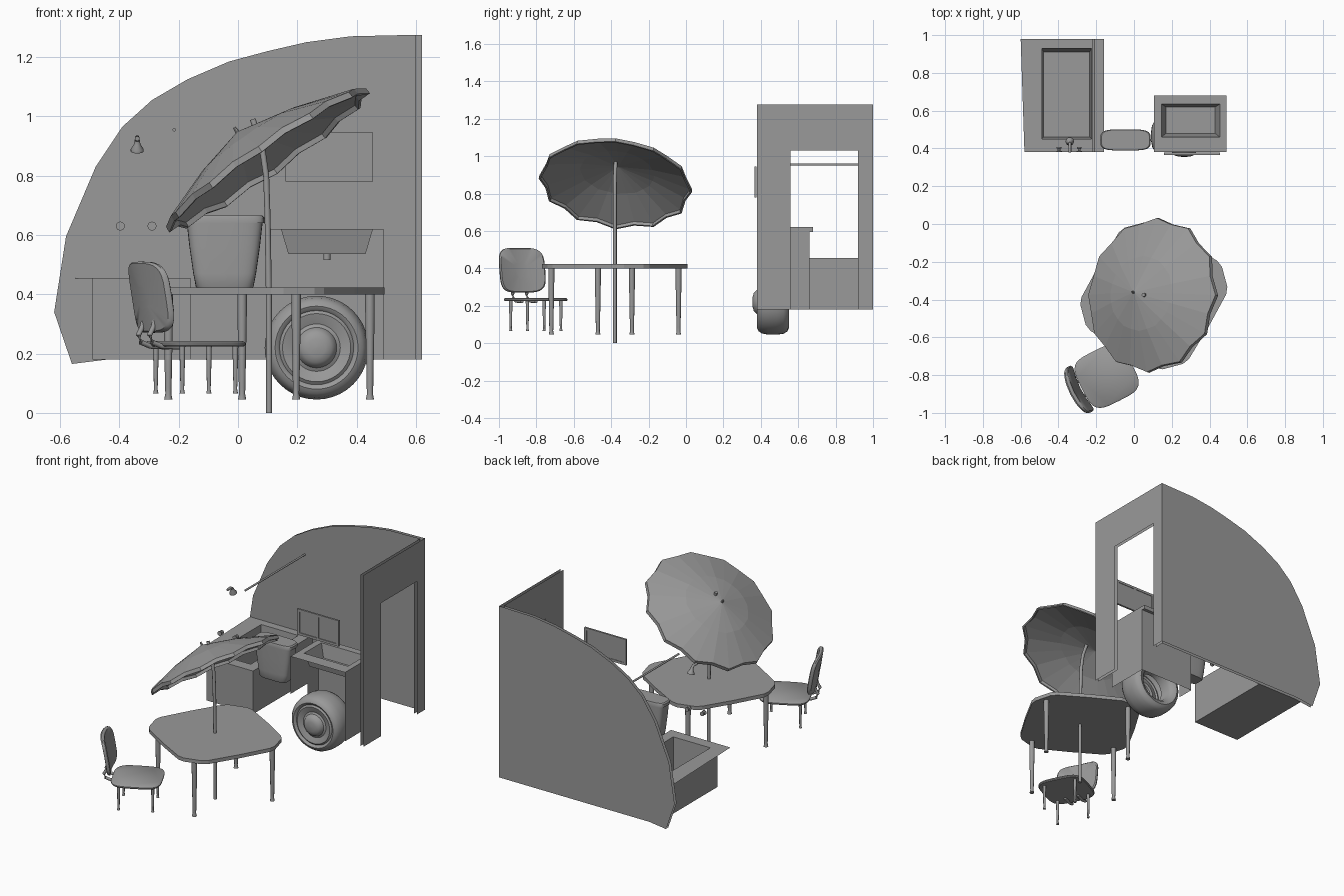
import bpy, bmesh, math
from mathutils import Vector, Matrix

old = bpy.data.objects.get("Cube")
if old:
    bpy.data.objects.remove(old)

grey = bpy.data.materials.new("plain_grey")
grey.use_nodes = True
grey.diffuse_color = (0.32, 0.32, 0.32, 1)
grey.node_tree.nodes["Principled BSDF"].inputs["Base Color"].default_value = (0.32, 0.32, 0.32, 1)


def add(name, verts, faces, smooth=False, fix=True):
    mesh = bpy.data.meshes.new(name)
    mesh.from_pydata([tuple(v) for v in verts], [], faces)
    if fix:
        bm = bmesh.new()
        bm.from_mesh(mesh)
        bmesh.ops.recalc_face_normals(bm, faces=bm.faces)
        bm.to_mesh(mesh)
        bm.free()
    obj = bpy.data.objects.new(name, mesh)
    bpy.context.collection.objects.link(obj)
    mesh.materials.append(grey)
    if smooth:
        bpy.ops.object.select_all(action='DESELECT')
        obj.select_set(True)
        bpy.context.view_layer.objects.active = obj
        bpy.ops.object.shade_smooth_by_angle(angle=math.radians(40))
    return obj


def loft(name, rings, start=True, end=True, smooth=False):
    """Skin a list of rings that have equal point counts."""
    n = len(rings[0])
    verts = [p for ring in rings for p in ring]
    faces = [(k*n + i, k*n + (i+1) % n, (k+1)*n + (i+1) % n, (k+1)*n + i)
             for k in range(len(rings) - 1) for i in range(n)]
    if start:
        faces.append(tuple(range(n)))
    if end:
        faces.append(tuple(range(len(verts) - n, len(verts))))
    return add(name, verts, faces, smooth)


def rect(x0, x1, y0, y1, z):
    return [(x0, y0, z), (x1, y0, z), (x1, y1, z), (x0, y1, z)]


def box(name, x0, x1, y0, y1, z0, z1):
    return loft(name, [rect(x0, x1, y0, y1, z0), rect(x0, x1, y0, y1, z1)])


def lathe(name, base, axis, profile, n=16, start=True, end=True):
    """Turn (radius, distance) pairs about an axis."""
    base, axis = Vector(base), Vector(axis).normalized()
    q = axis.to_track_quat('Z', 'Y')
    rings = [[base + q @ Vector((r*math.cos(i*math.tau/n), r*math.sin(i*math.tau/n), d))
              for i in range(n)] for r, d in profile]
    return loft(name, rings, start, end, True)


def tube(name, pts, r, n=10):
    pts = [Vector(p) for p in pts]
    rings = []
    for k, p in enumerate(pts):
        q = (pts[min(k+1, len(pts)-1)] - pts[max(k-1, 0)]).to_track_quat('Z', 'Y')
        rings.append([p + q @ Vector((r*math.cos(i*math.tau/n), r*math.sin(i*math.tau/n), 0))
                      for i in range(n)])
    return loft(name, rings, smooth=True)


def sheet(name, pts):
    return add(name, pts, [tuple(range(len(pts)))], fix=False)


def superellipse(cx, cy, a, b, z, power, n=32):
    pts = []
    for i in range(n):
        c, s = math.cos(i*math.tau/n), math.sin(i*math.tau/n)
        pts.append(Vector((cx + a*math.copysign(abs(c)**(2/power), c),
                           cy + b*math.copysign(abs(s)**(2/power), s), z)))
    return pts


# Curved back wall, a pair of thin skins
outline = [(.62, 1.275), (.38, 1.27), (.23, 1.25), (.1, 1.22), (-.03, 1.185), (-.17, 1.125),
           (-.29, 1.055), (-.39, .965), (-.48, .83), (-.58, .595), (-.62, .34), (-.56, .165),
           (-.44, .18), (.62, .18)]
sheet("back_wall_outer", [(x, 1.0, z) for x, z in outline])
sheet("back_wall_inner", [(min(x, .6), .98, z) for x, z in reversed(outline)])

# End wall with a doorway, also a pair of skins
for name, x, back in (("end_wall_outer", .62, 1.0), ("end_wall_inner", .6, .98)):
    pts = [(x, y, z) for y, z in ((.38, .18), (.56, .18), (.56, 1.03), (.92, 1.03), (.92, .18),
                                  (back, .18), (back, 1.275), (.38, 1.275))]
    sheet(name, pts if x > .61 else pts[::-1])

# Bathtub: box, overhanging deck and basin
deck = [(-.58, .38, .455), (-.16, .38, .455), (-.16, .98, .455), (-.6, .98, .455)]
loft("bathtub", [rect(-.49, -.16, .38, .98, .18), rect(-.49, -.16, .38, .98, .453), deck,
                 rect(-.487, -.225, .45, .93, .455), rect(-.48, -.235, .46, .91, .21)])
lathe("tub_drain", (-.35, .515, .21), (0, 0, 1), [(.016, 0), (.016, .006), (.01, .006), (.01, .002)])
tube("shower_rod", [(-.215, .38, .955), (-.215, .98, .955)], .006)
for side, x in (("left", -.29), ("right", -.397)):
    lathe("tap_" + side, (x, .38, .63), (0, 1, 0),
          [(.015, 0), (.015, .005), (.007, .008), (.007, .018), (.013, .02), (.013, .028)])
tube("shower_arm", [(-.34, .38, .925), (-.34, .41, .928), (-.34, .43, .915)], .008)
lathe("shower_head", (-.34, .425, .92), (0, .35, -1), [(.009, 0), (.011, .015), (.022, .032), (.022, .04)])

# Toilet tank and lid
tank = [(.42, .85), (.425, .9), (.47, .95), (.56, 1.0), (.64, 1.02)]
loft("toilet_tank", [superellipse(-.045, .445, .125*s*(.86 + (z-.42)*.65), .052*s, z, 4) for z, s in tank],
     smooth=True)
loft("toilet_lid", [superellipse(-.045, .445, .134*s, .056*s, z, 4)
                    for z, s in ((.64, 1), (.658, 1), (.665, .95))], smooth=True)

# Sink counter with tapered basin, on an open-fronted cabinet
loft("sink_counter", [rect(.105, .49, .38, .68, .62), rect(.145, .455, .46, .635, .62),
                      rect(.17, .43, .48, .62, .535)], start=False)
lathe("sink_drain", (.3, .53, .515), (0, 0, 1), [(.012, 0), (.012, .024)])
box("counter_lip", .105, .49, .66, .68, .595, .62)
sheet("cabinet_back", [(.105, .66, .18), (.105, .66, .62), (.49, .66, .62), (.49, .66, .18)])
sheet("cabinet_left", [(.49, .38, .18), (.49, .66, .18), (.49, .66, .62), (.49, .38, .62)])
sheet("cabinet_right", [(.105, .38, .38), (.105, .38, .62), (.105, .66, .62), (.105, .66, .18), (.105, .55, .18),
                        (.105, .55, .38)])

# Window frame with two panes
for i, x in enumerate((.16, .302, .437)):
    box("window_post_%d" % i, x, x + (.01 if i == 1 else .018), .366, .378, .78, .945)
for i, z in enumerate((.78, .93)):
    box("window_rail_%d" % i, .16, .455, .366, .378, z, z + .015)
box("window_panes", .165, .45, .371, .375, .785, .94)

# Wheel
lathe("wheel", (.265, .355, .22), (0, 1, 0),
      [(.004, 0), (.03, .002), (.05, .008), (.062, .02), (.068, .034), (.08, .04), (.095, .034),
       (.115, .028), (.125, .036), (.13, .03), (.14, .025), (.155, .032), (.168, .05), (.175, .085),
       (.175, .13), (.17, .165), (.158, .187), (.14, .195), (.115, .185), (.1, .16), (.095, .1)],
      n=40, end=False)

# Table: four clipped corners, bowed sides
TC = Vector((.105, -.38, 0))
table = []
for k in range(4):
    for a, r in ((-14, .383), (-8, .392), (8, .392), (14, .383), (45, .333)):
        t = math.radians(15 + 90*k + a)
        table.append(TC + Vector((r*math.cos(t), r*math.sin(t), 0)))
loft("table_top", [[p + Vector((0, 0, z)) for p in table] for z in (.4, .423)])
for k in range(4):
    t = math.radians(15 + 90*k)
    lathe("table_leg_%d" % k, TC + Vector((.352*math.cos(t), .352*math.sin(t), .045)), (0, 0, 1),
          [(.014, 0), (.01, .02), (.011, .04), (.016, .3), (.016, .356)], n=12)

# Parasol pole and tilted canopy
tube("parasol_pole", [(.105, -.38, 0), (.104, -.38, .4), (.1, -.38, .65), (.095, -.38, .8), (.082, -.38, .89),
                      (.05, -.375, .99)], .01, 12)
normal = Vector((-.565, .11, .815)).normalized()
along = (Vector((1, 0, .7)) - normal*normal.dot(Vector((1, 0, .7)))).normalized()
across = normal.cross(along)
hub = Vector((.1, -.377, .853))
GORES = 12


def canopy_ring(r, h, scallop=0.0, shift=0.0):
    ring = []
    for i in range(GORES*2):
        t = i*math.pi/GORES
        rr = r - scallop*(i % 2)
        ring.append(hub + along*(rr*math.cos(t) - shift) + across*rr*math.sin(t)
                    + normal*(h + scallop*.5*(i % 2)))
    return ring


loft("parasol_canopy", [canopy_ring(.003, .137, 0, .03), canopy_ring(.2, .088, .004, .014),
                        canopy_ring(.41, .01, .022), canopy_ring(.412, -.012, .022),
                        canopy_ring(.402, -.012, .022), canopy_ring(.4, .006, .022),
                        canopy_ring(.2, .082, .004, .014), canopy_ring(.003, .13, 0, .03)])
lathe("parasol_finial", hub + normal*.13 - along*.03, normal, [(.008, 0), (.005, .025)], n=8)

# Chair, built in its own frame: u forward, v sideways
CC = Vector((-.143, -.803, 0))
F, S = Vector((.894, .447, 0)), Vector((.447, -.894, 0))


def chair(u, v, z):
    return CC + F*u + S*v + Vector((0, 0, z))


def pad(scale, z):
    return [chair(p.x, p.y, z) for p in superellipse(-.002, 0, .148*scale, .148*scale, z, 4)]


loft("chair_seat", [pad(.97, .224), pad(1, .229), pad(1, .236), pad(.95, .242)], smooth=True)
for u in (-.1, .1):
    for v in (-.1, .1):
        name = "chair_leg_%s_%s" % ("front" if u > 0 else "back", "left" if v < 0 else "right")
        lathe(name, chair(u, v, .065), (0, 0, 1), [(.009, 0), (.006, .015), (.007, .04), (.01, .165)], n=10)


def back_ring(scale, depth):
    ring = []
    for p in superellipse(0, 0, .135*scale, .12*scale, 0, 4):
        z = .39 + p.y
        bow = .025*(p.x/.135)**2
        ring.append(chair(-.185 - .17*p.y + bow + depth, p.x, z))
    return ring


loft("chair_back", [back_ring(.3, -.014), back_ring(.95, -.014), back_ring(1, -.006), back_ring(1, .003),
                    back_ring(.95, .01), back_ring(.3, .01)], smooth=True)
for side, v in (("left", -.042), ("right", .042)):
    tube("chair_bracket_" + side, [chair(u, v, z) for u, z in
                                   ((-.17, .33), (-.18, .29), (-.195, .262), (-.185, .238),
                                    (-.15, .225), (-.08, .222))], .009)
